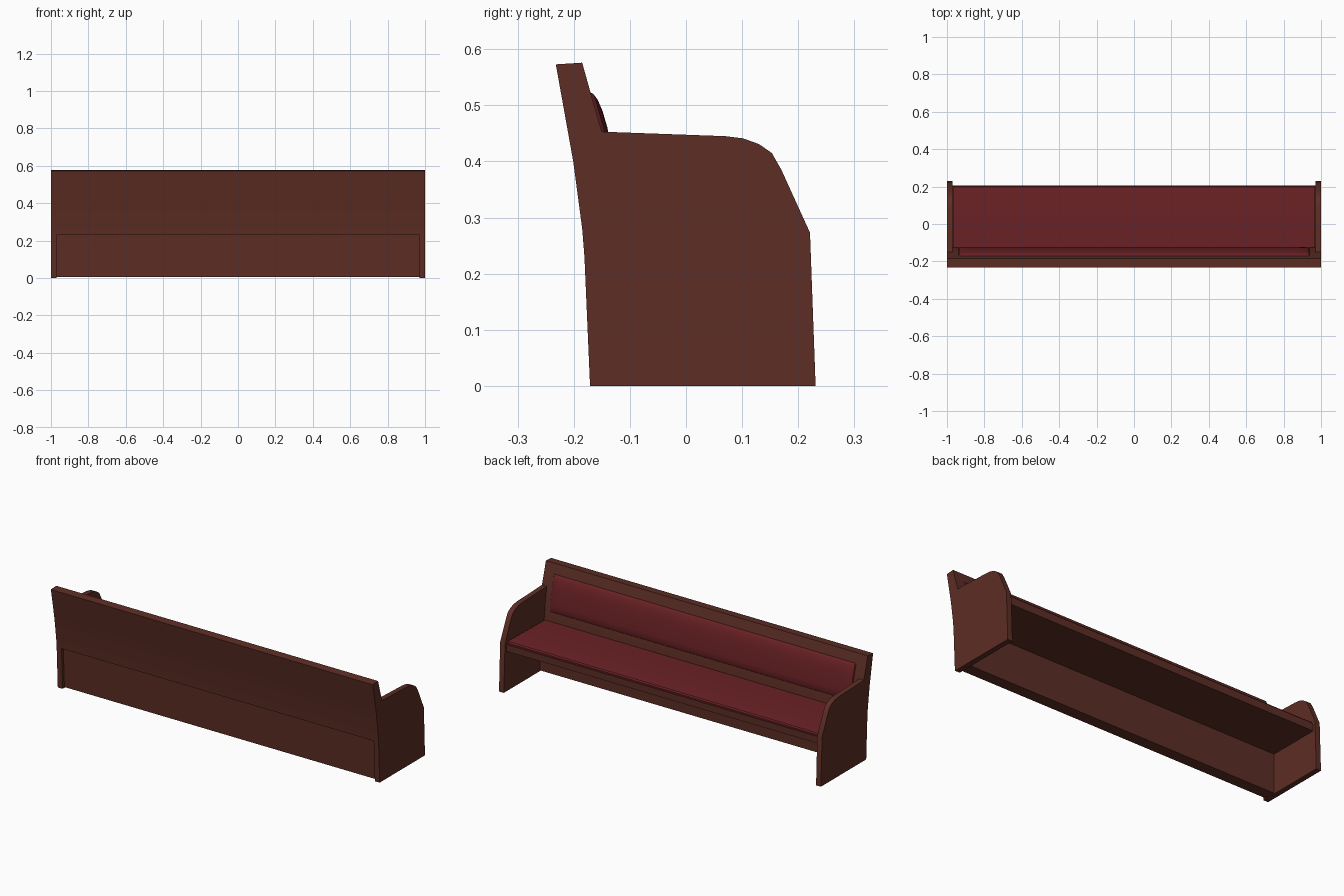
import bpy, bmesh

if "Cube" in bpy.data.objects:
    bpy.data.objects.remove(bpy.data.objects["Cube"])


def material(name, rgb):
    m = bpy.data.materials.new(name)
    m.diffuse_color = (*rgb, 1)
    m.use_nodes = True
    m.node_tree.nodes["Principled BSDF"].inputs["Base Color"].default_value = m.diffuse_color
    return m


WOOD = material("dark_wood", (0.110, 0.027, 0.018))
RED = material("red_upholstery", (0.140, 0.015, 0.018))


def finish(name, bm, mat, smooth=True):
    bmesh.ops.recalc_face_normals(bm, faces=bm.faces)
    mesh = bpy.data.meshes.new(name)
    bm.to_mesh(mesh)
    bm.free()
    mesh.materials.append(mat)
    ob = bpy.data.objects.new(name, mesh)
    bpy.context.collection.objects.link(ob)
    if smooth:
        bpy.ops.object.select_all(action='DESELECT')
        ob.select_set(True)
        bpy.context.view_layer.objects.active = ob
        bpy.ops.object.shade_smooth_by_angle(angle=0.5)
    return ob


def extrude_x(name, profile, x0, x1, mat):
    """Solid with a (y, z) profile running from x0 to x1."""
    bm = bmesh.new()
    a = [bm.verts.new((x0, y, z)) for y, z in profile]
    b = [bm.verts.new((x1, y, z)) for y, z in profile]
    bm.faces.new(a)
    bm.faces.new(b[::-1])
    n = len(profile)
    for i in range(n):
        j = (i + 1) % n
        bm.faces.new((a[i], a[j], b[j], b[i]))
    return finish(name, bm, mat)


# Curved faces of the backrest, listed bottom to top
inner = [(-0.122, 0.23), (-0.127, 0.28), (-0.137, 0.37), (-0.150, 0.453),
         (-0.168, 0.515), (-0.185, 0.576)]
outer = [(-0.181, 0.23), (-0.185, 0.28), (-0.201, 0.40), (-0.232, 0.573)]

# Backrest board, full width
extrude_x("backrest", inner + outer[::-1], -1, 1, WOOD)

# Side panels with rounded arm tops, fitted around the backrest
side = [(-0.171, 0), (0.231, 0), (0.221, 0.273), (0.170, 0.385), (0.153, 0.415),
        (0.130, 0.431), (0.102, 0.441), (0.070, 0.445)] + inner[3::-1] + [outer[0]]
for label, s in (("left", -1), ("right", 1)):
    extrude_x(label + "_side_panel", side, s * 0.97, s * 1.0, WOOD)

# Recessed lower back panel
extrude_x("lower_back_panel", [(-0.155, 0.004), (-0.09, 0.004), (-0.09, 0.225),
                               (-0.165, 0.23)], -0.97, 0.97, WOOD)

# Seat board and its upholstered pad with a rounded front edge
extrude_x("seat_board", [(-0.124, 0.224), (0.207, 0.224), (0.207, 0.262),
                         (-0.124, 0.258)], -0.97, 0.97, WOOD)
extrude_x("seat_pad", [(-0.125, 0.258), (0.203, 0.262), (0.203, 0.270), (0.197, 0.277),
                       (0.185, 0.280), (-0.126, 0.275)], -0.965, 0.965, RED)


def face_y(z):
    """Depth of the inner backrest face at height z."""
    for (y0, z0), (y1, z1) in zip(inner, inner[1:]):
        if z <= z1:
            return y0 + (y1 - y0) * (z - z0) / (z1 - z0)
    return inner[-1][0]


# Back cushion: a padded sheet bulging from the backrest
xs = [-0.94, -0.935, -0.92, -0.89, 0.89, 0.92, 0.935, 0.94]
zs = [0.325, 0.33, 0.345, 0.37, 0.40, 0.43, 0.46, 0.49, 0.51, 0.52, 0.524]
bm = bmesh.new()
rows = []
for z in zs:
    row = []
    for x in xs:
        d = min(0.94 - abs(x), z - zs[0], zs[-1] - z)
        t = min(1, max(0, d) / 0.035)
        row.append(bm.verts.new((x, face_y(z) - 0.002 + 0.014 * (1 - (1 - t) ** 2) ** 0.5, z)))
    rows.append(row)
for r0, r1 in zip(rows, rows[1:]):
    for i in range(len(xs) - 1):
        bm.faces.new((r0[i], r0[i + 1], r1[i + 1], r1[i]))
# Flat hidden rear closes the cushion
bm.faces.new(rows[0] + [r[-1] for r in rows[1:]] + rows[-1][-2::-1]
             + [r[0] for r in rows[-2:0:-1]])
finish("back_cushion", bm, RED)
